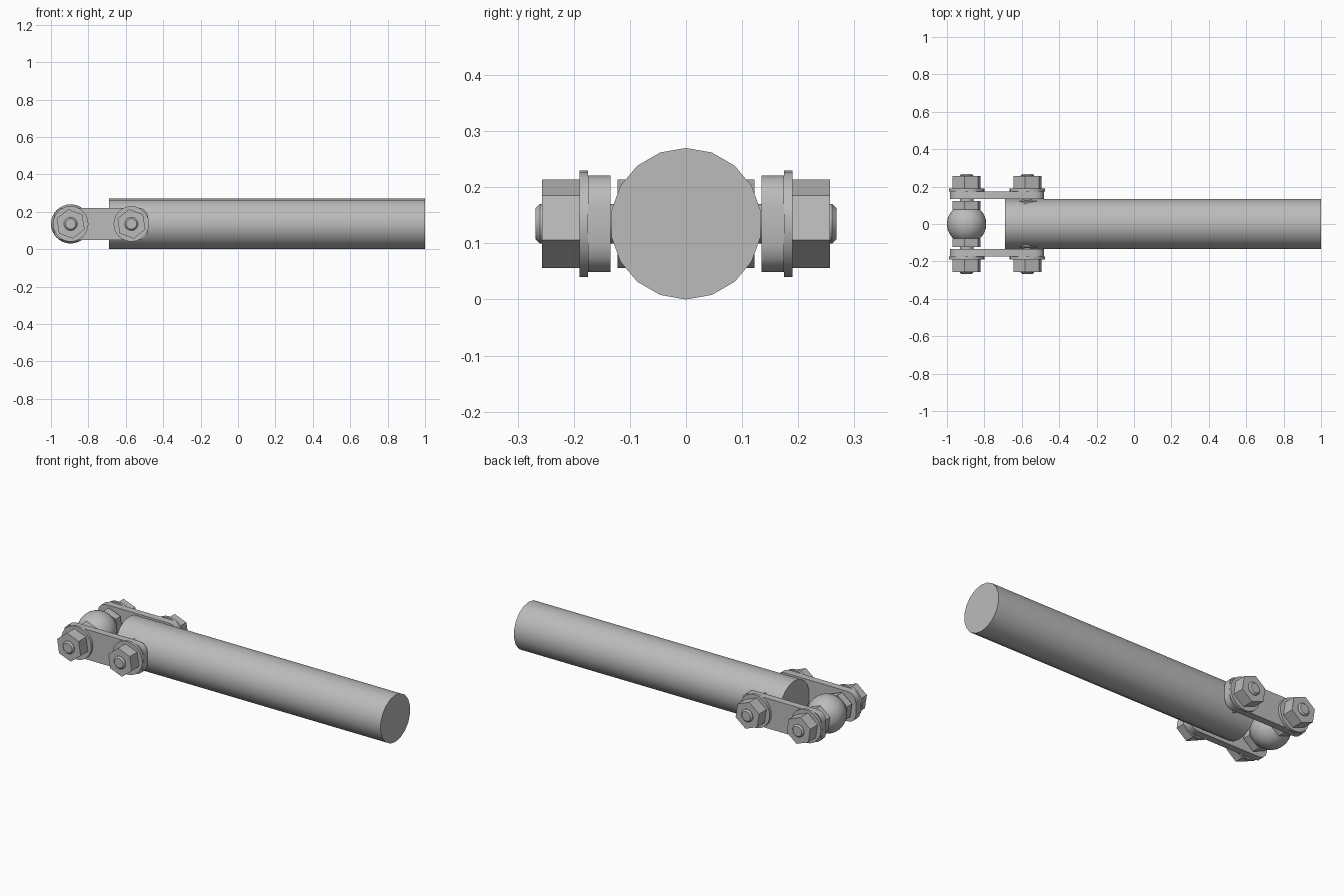
import bpy, bmesh, math
from mathutils import Matrix

cube = bpy.data.objects.get("Cube")
if cube:
    bpy.data.objects.remove(cube, do_unlink=True)

steel = bpy.data.materials.new("grey steel")
steel.use_nodes = True
grey = (0.5, 0.5, 0.5, 1)
steel.diffuse_color = grey
steel.node_tree.nodes["Principled BSDF"].inputs["Base Color"].default_value = grey

AXIS_Z = 0.135
BALL_X, PIN_X = -0.895, -0.57


def finish(name, bm):
    bmesh.ops.recalc_face_normals(bm, faces=bm.faces)
    mesh = bpy.data.meshes.new(name)
    bm.to_mesh(mesh)
    bm.free()
    mesh.materials.append(steel)
    ob = bpy.data.objects.new(name, mesh)
    bpy.context.collection.objects.link(ob)
    bpy.ops.object.select_all(action='DESELECT')
    bpy.context.view_layer.objects.active = ob
    ob.select_set(True)
    bpy.ops.object.shade_smooth_by_angle(angle=math.radians(32))
    return ob


def lathe(name, profile, sides, x, turn=0, axis='Y'):
    """Capped stack of rings, given as (position along axis, radius)."""
    bm = bmesh.new()
    rings = []
    for p, r in profile:
        ring = []
        for i in range(sides):
            a = turn + math.tau * i / sides
            u, v = r * math.cos(a), AXIS_Z + r * math.sin(a)
            ring.append(bm.verts.new((x + u, p, v) if axis == 'Y' else (x + p, u, v)))
        rings.append(ring)
    for low, high in zip(rings, rings[1:]):
        for i in range(sides):
            j = (i + 1) % sides
            bm.faces.new((low[i], low[j], high[j], high[i]))
    bm.faces.new(rings[0])
    bm.faces.new(rings[-1])
    return finish(name, bm)


def nut(name, side, y0, y1, x, turn):
    """Hexagonal nut whose corners are chamfered by a cone."""
    bm = bmesh.new()
    bmesh.ops.create_cone(bm, cap_ends=True, segments=6, radius1=0.08, radius2=0.08,
                          depth=y1 - y0)
    for s in (1, -1):
        for k in range(6):
            # slice each corner off with a sloping plane
            a = math.tau * k / 6
            d = Matrix.Rotation(a, 3, 'Z') @ Matrix(((1, 0, 0), (0, 1, 0), (0, 0, 1))).col[0]
            point = d * 0.07
            point.z = s * (y1 - y0) / 2
            normal = d.copy()
            normal.z = s * 1.7
            cut = bmesh.ops.bisect_plane(bm, geom=bm.verts[:] + bm.edges[:] + bm.faces[:],
                                         plane_co=point, plane_no=normal, clear_outer=True)
            rim = [e for e in cut["geom_cut"] if isinstance(e, bmesh.types.BMEdge)]
            bmesh.ops.holes_fill(bm, edges=rim)
    bm.transform(Matrix.Translation((x, side * (y0 + y1) / 2, AXIS_Z))
                 @ Matrix.Rotation(math.pi / 2, 4, 'X') @ Matrix.Rotation(turn, 4, 'Z'))
    return finish(name, bm)


def link_plate(name, side):
    """Flat bar with rounded corners."""
    bm = bmesh.new()
    bmesh.ops.create_cube(bm, size=1)
    bm.transform(Matrix.Translation(((BALL_X + PIN_X) / 2, side * 0.155, AXIS_Z))
                 @ Matrix.Diagonal((0.505, 0.04, 0.172, 1)))
    corners = [e for e in bm.edges
               if abs(e.verts[0].co.y - e.verts[1].co.y) > 0.03]
    bmesh.ops.bevel(bm, geom=corners, offset=0.05, segments=3, profile=0.5, affect='EDGES')
    return finish(name, bm)


# Main bar
lathe("long_bar", [(-0.69, 0.135), (1, 0.135)], 18, 0, math.pi / 2, 'X')

# Ball with flattened poles
ball = [(0.105 * math.sin(t), 0.105 * math.cos(t))
        for t in (math.radians(-52 + 8 * i) for i in range(14))]
lathe("joint_ball", ball, 32, BALL_X)

# Through bolts with chamfered tips
for label, x in (("ball", BALL_X), ("bar", PIN_X)):
    lathe(label + "_bolt", [(-0.268, 0.028), (-0.26, 0.036), (0.26, 0.036), (0.268, 0.028)],
          18, x)

# Link plates, washers and nuts on both sides
for side, word in ((-1, "front"), (1, "back")):
    link_plate(word + "_link_plate", side)
    for label, x in (("ball", BALL_X), ("bar", PIN_X)):
        part = f"{word}_{label}_"
        lathe(part + "washer", [(side * 0.175, 0.095), (side * 0.19, 0.095)], 24, x)
        nut(part + "outer_nut", side, 0.19, 0.257, x, math.radians(9))
        nut(part + "inner_nut", side, 0.078, 0.122, x, math.radians(9))
